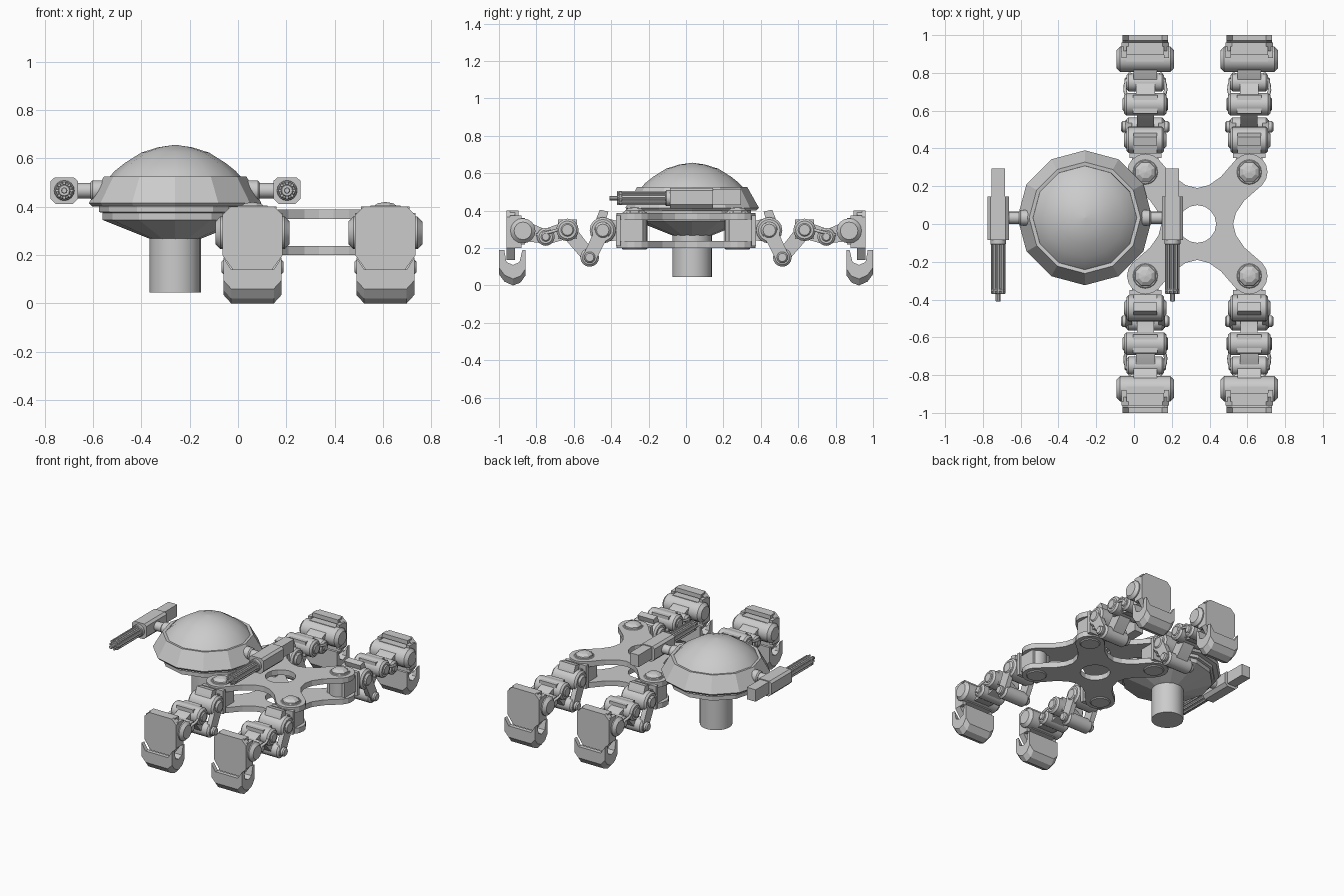
import bpy, bmesh, math
from mathutils import Vector, Matrix

if "Cube" in bpy.data.objects:
    bpy.data.objects.remove(bpy.data.objects["Cube"])

grey = bpy.data.materials.new("plain_grey")
grey.use_nodes = True
tone = (0.6, 0.6, 0.6, 1)
grey.diffuse_color = tone
grey.node_tree.nodes["Principled BSDF"].inputs["Base Color"].default_value = tone


def finish(name, bm, smooth=0):
    """Turn a bmesh into a named object; smooth is the sharp-edge angle."""
    bmesh.ops.recalc_face_normals(bm, faces=bm.faces)
    me = bpy.data.meshes.new(name)
    bm.to_mesh(me)
    bm.free()
    me.materials.append(grey)
    if smooth:
        for p in me.polygons:
            p.use_smooth = True
        me.set_sharp_from_angle(angle=math.radians(smooth))
    ob = bpy.data.objects.new(name, me)
    bpy.context.collection.objects.link(ob)
    return ob


def loft(name, rings, smooth=0):
    """Skin a row of equal closed rings and cap both ends."""
    bm = bmesh.new()
    rows = [[bm.verts.new(p) for p in ring] for ring in rings]
    n = len(rows[0])
    for a, b in zip(rows, rows[1:]):
        for i in range(n):
            j = (i + 1) % n
            bm.faces.new((a[i], a[j], b[j], b[i]))
    bm.faces.new(rows[0])
    bm.faces.new(rows[-1])
    return finish(name, bm, smooth)


def lathe(name, profile, loc=(0, 0, 0), axis="Z", seg=16, smooth=35, turn=0):
    """Spin (radius, height) points about an axis through loc."""
    rot = {"Z": Matrix(), "X": Matrix.Rotation(math.pi / 2, 4, "Y"),
           "Y": Matrix.Rotation(-math.pi / 2, 4, "X")}[axis]
    rings = []
    for r, h in profile:
        angles = [2 * math.pi * i / seg + turn for i in range(seg)]
        rings.append([rot @ Vector((r * math.cos(a), r * math.sin(a), h)) + Vector(loc)
                      for a in angles])
    return loft(name, rings, smooth)


def drum(name, r, half, loc, axis="X", b=0.012, seg=16):
    """Cylinder with chamfered rims."""
    return lathe(name, [(r - b, -half), (r, b - half), (r, half - b), (r - b, half)],
                 loc, axis, seg)


def prism(name, outline, x0, x1, smooth=0):
    """Extrude a (y, z) outline along x."""
    return loft(name, [[(x, y, z) for y, z in outline] for x in (x0, x1)], smooth)


def box(name, x0, x1, y0, y1, z0, z1):
    return prism(name, [(y0, z0), (y1, z0), (y1, z1), (y0, z1)], x0, x1)


def strap(name, p, q, rp, rq, x0, x1):
    """Round-ended bar between two (y, z) joints."""
    ang = math.atan2(q[1] - p[1], q[0] - p[0])
    pts = []
    for c, r, start in ((q, rq, ang - math.pi / 2), (p, rp, ang + math.pi / 2)):
        for i in range(7):
            a = start + math.pi * i / 6
            pts.append((c[0] + r * math.cos(a), c[1] + r * math.sin(a)))
    return prism(name, pts, x0, x1, 35)


# Turret: smooth dome over a faceted skirt, hopper and pedestal
TX, TY = -0.26, 0.033
lathe("turret_dome", [(0.002, 0.656), (0.07, 0.646), (0.14, 0.624), (0.21, 0.58),
                      (0.25, 0.548), (0.275, 0.52), (0.275, 0.5)], (TX, TY, 0), seg=12, smooth=40)
lathe("turret_skirt", [(0.27, 0.5), (0.275, 0.522), (0.295, 0.525), (0.357, 0.415),
                       (0.345, 0.402), (0.315, 0.4), (0.315, 0.378), (0.3, 0.375),
                       (0.3, 0.345), (0.1, 0.265)], (TX, TY, 0), seg=12, smooth=0)
lathe("turret_pedestal", [(0.106, 0.28), (0.106, 0.045)], (TX, TY, 0), seg=24)

# Guns: chamfered body, rear box, ring of thin barrels
GZ = 0.467
for side, gx in (("right", -0.719), ("left", 0.203)):
    body = [(-0.056, -0.034), (-0.034, -0.056), (0.034, -0.056), (0.056, -0.034),
            (0.056, 0.04), (0.04, 0.054), (-0.04, 0.054), (-0.056, 0.04)]
    loft(side + "_gun_body", [[(gx + x, y, GZ + z) for x, z in body] for y in (-0.085, 0.145)])
    box(side + "_gun_rear", gx - 0.035, gx + 0.035, 0.14, 0.293, 0.43, 0.515)
    drum(side + "_gun_core", 0.026, 0.15, (gx, -0.22, GZ), "Y", 0.004, 12)
    drum(side + "_gun_muzzle", 0.013, 0.025, (gx, -0.385, GZ), "Y", 0.003, 10)
    drum(side + "_gun_collar", 0.042, 0.014, (gx, -0.095, GZ), "Y", 0.004)
    drum(side + "_gun_band", 0.036, 0.008, (gx, -0.35, GZ), "Y", 0.004)
    for i in range(8):
        a = math.pi * i / 4
        drum(f"{side}_gun_barrel_{i}", 0.008, 0.145,
             (gx + 0.03 * math.cos(a), -0.225, GZ + 0.03 * math.sin(a)), "Y", 0.002, 6)
    s = 1 if gx > TX else -1
    drum(side + "_gun_arm", 0.032, 0.1, (TX + s * 0.33, TY, GZ), "X", 0.004)
    drum(side + "_gun_socket", 0.042, 0.05, (TX + s * 0.3, TY, GZ), "X", 0.008)

# Chassis: two four-lobed plates with a round central hole
CX, LOBE = 0.335, 0.275
quarter = [Vector(p) for p in ((0.19, 0), (0.205, 0.06), (0.25, 0.125))]
for i in range(9):
    a = math.radians(-45 + 22.5 * i)
    quarter.append(Vector((LOBE + 0.097 * math.cos(a), LOBE + 0.097 * math.sin(a))))
quarter += [Vector((0.125, 0.25)), Vector((0.06, 0.205))]
outline = [Matrix.Rotation(math.pi / 2 * k, 2) @ p for k in range(4) for p in quarter]
hole = [Vector((0.1 * math.cos(math.pi * i / 8), 0.1 * math.sin(math.pi * i / 8)))
        for i in range(16)]
for name, z, thick in (("upper_plate", 0.35, 0.038), ("lower_plate", 0.2, 0.038)):
    bm = bmesh.new()
    for loop in (outline, hole):
        vs = [bm.verts.new((CX + p.x, p.y, z)) for p in loop]
        for i, v in enumerate(vs):
            bm.edges.new((v, vs[(i + 1) % len(vs)]))
    bmesh.ops.triangle_fill(bm, edges=bm.edges[:], use_beauty=True)
    ext = bmesh.ops.extrude_face_region(bm, geom=bm.faces[:])["geom"]
    bmesh.ops.translate(bm, vec=(0, 0, thick),
                        verts=[g for g in ext if isinstance(g, bmesh.types.BMVert)])
    finish(name, bm)

# One leg, reaching toward +y from x = 0
A, B, C, D, E = (0.445, 0.295), (0.515, 0.15), (0.634, 0.297), (0.75, 0.26), (0.872, 0.292)
leg = [
    lathe("hip_bolt", [(0.06, 0.385), (0.056, 0.4), (0.035, 0.414), (0.004, 0.419)],
          (0, LOBE, 0), seg=8, smooth=0, turn=math.pi / 8),
    drum("hip_post", 0.068, 0.1, (0, LOBE, 0.292), "Z", 0.006),
    box("hip_block", -0.07, 0.07, 0.23, 0.35, 0.236, 0.352),
    box("hip_flange", -0.085, 0.085, 0.35, 0.375, 0.21, 0.375),
    prism("hip_bracket", [(0.37, 0.24), (0.45, 0.235), (0.5, 0.3), (0.475, 0.37),
                          (0.46, 0.405), (0.415, 0.395), (0.425, 0.36), (0.37, 0.345)],
          -0.062, 0.062),
    drum("hip_joint", 0.07, 0.1, (0, *A)),
    drum("hip_joint_cap", 0.045, 0.112, (0, *A)),
    drum("knee_joint", 0.05, 0.1, (0, *B)),
    drum("knee_joint_cap", 0.03, 0.128, (0, *B), b=0.008),
    strap("shin", B, C, 0.036, 0.042, -0.045, 0.045),
    drum("shin_joint", 0.06, 0.112, (0, *C)),
    drum("shin_joint_cap", 0.035, 0.12, (0, *C), b=0.006),
    box("shin_housing", -0.065, 0.065, C[0] - 0.05, C[0] + 0.05, C[1] - 0.05, C[1] + 0.055),
    strap("ankle_link", C, D, 0.045, 0.042, -0.05, 0.05),
    drum("ankle_joint", 0.048, 0.1, (0, *D)),
    drum("ankle_joint_cap", 0.025, 0.11, (0, *D), b=0.006),
    strap("foot_link", D, E, 0.036, 0.055, -0.062, 0.062),
    drum("foot_joint", 0.067, 0.153, (0, *E), b=0.02),
    box("foot_core", -0.1, 0.1, 0.86, 0.93, 0.22, 0.36),
    box("foot_hood", -0.1, 0.1, 0.895, 0.94, 0.37, 0.4),
]
for s in (-1, 1):
    leg.append(strap("thigh_plate", A, B, 0.04, 0.036, s * 0.07, s * 0.105))
    leg.append(box("foot_cheek", s * 0.1, s * 0.125, 0.88, 0.94, 0.2, 0.375))

    # Bowed hose beside the ankle
    cu = bpy.data.curves.new("ankle_hose", "CURVE")
    cu.dimensions = "3D"
    cu.bevel_depth, cu.bevel_resolution, cu.resolution_u = 0.009, 1, 4
    sp = cu.splines.new("BEZIER")
    sp.bezier_points.add(2)
    for bp, co in zip(sp.bezier_points, ((0.08, 0.65, 0.31), (0.108, 0.71, 0.29), (0.08, 0.8, 0.27))):
        bp.co = (s * co[0], co[1], co[2])
        bp.handle_left_type = bp.handle_right_type = "AUTO"
    cu.materials.append(grey)
    hose = bpy.data.objects.new("ankle_hose", cu)
    bpy.context.collection.objects.link(hose)
    leg.append(hose)

# Foot shield: chamfered plate facing outward
shield = [(0.09, 0.4), (0.125, 0.365), (0.125, 0.2), (0.078, 0.135)]
shield += [(-x, z) for x, z in reversed(shield)]
leg.append(loft("foot_shield", [[(x, y, z) for x, z in shield] for y in (0.915, 0.96)]))

# Toe: scoop with a lowered outer lip and tapered sides
rings = []
for x, lift, lip in ((-0.12, 0.035, 0.19), (-0.088, 0, 0.14), (0.088, 0, 0.14), (0.12, 0.035, 0.19)):
    rings.append([(x, y, z) for y, z in (
        (0.857, 0.19), (0.857, 0.055 + lift), (0.885, 0.015 + lift), (0.925, lift),
        (0.97, 0.02 + lift), (1.0, 0.06 + lift), (1.0, lip), (0.972, lip),
        (0.96, 0.125), (0.925, 0.11), (0.89, 0.125), (0.875, 0.19))])
leg.append(loft("toe", rings))

# Place the four legs from the shared parts
spots = [("back_right", CX - LOBE, 0), ("back_left", CX + LOBE, 0),
         ("front_right", CX - LOBE, math.pi), ("front_left", CX + LOBE, math.pi)]
for i, (label, x, turn) in enumerate(spots):
    for part in leg:
        base = part.data.name.split(".")[0]
        ob = part if i == len(spots) - 1 else part.copy()
        if ob is not part:
            bpy.context.collection.objects.link(ob)
        ob.name = f"{label}_{base}"
        ob.location.x = x
        ob.rotation_euler.z = turn
